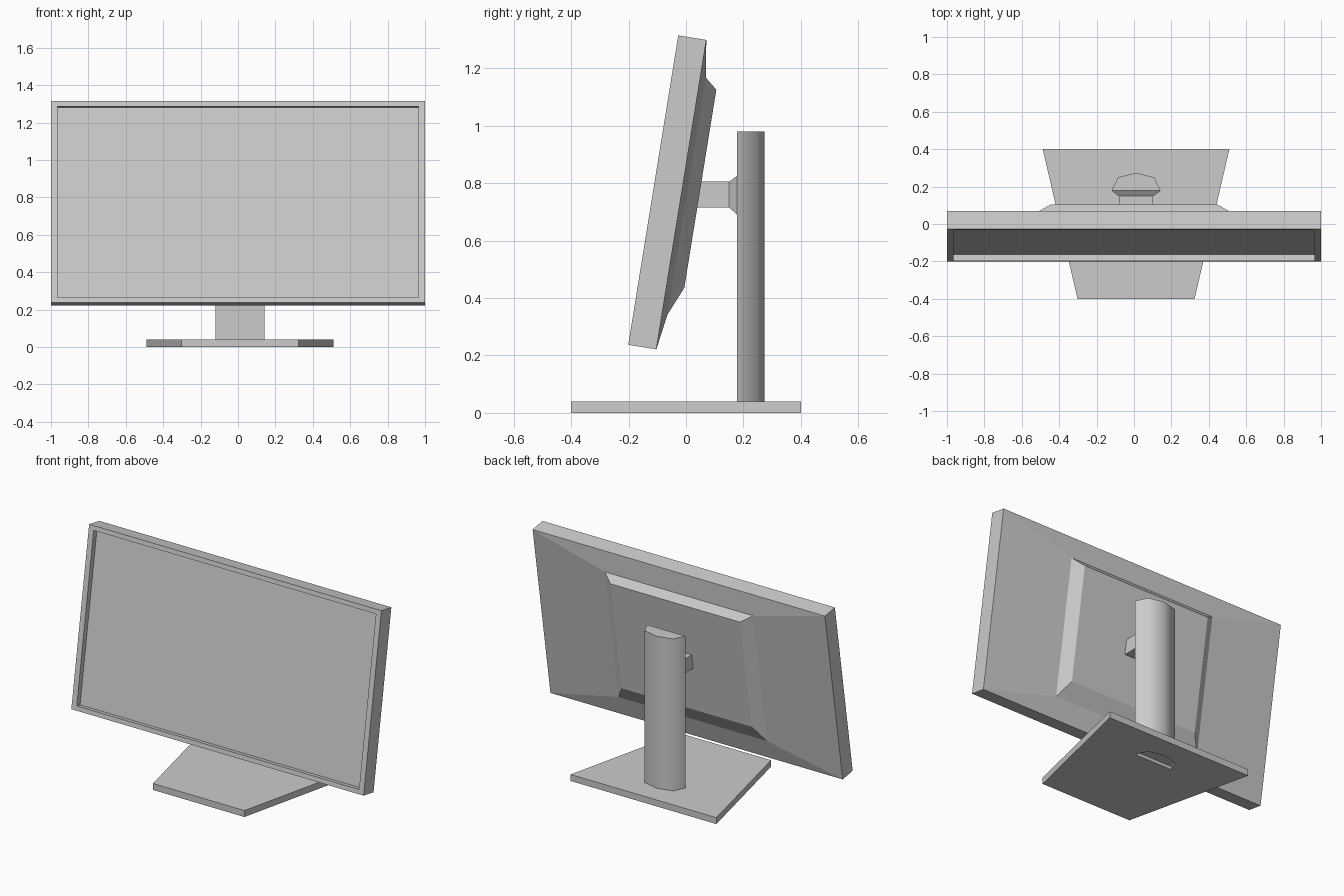
import bpy
import bmesh
import math
from mathutils import Matrix, Vector

cube = bpy.data.objects.get("Cube")
if cube:
    bpy.data.objects.remove(cube, do_unlink=True)

GREY = (0.6, 0.6, 0.6, 1.0)
grey = bpy.data.materials.new("light grey plastic")
grey.use_nodes = True
grey.diffuse_color = GREY
grey.node_tree.nodes["Principled BSDF"].inputs["Base Color"].default_value = GREY


def finish(bm, name, smooth_angle=None):
    bmesh.ops.recalc_face_normals(bm, faces=bm.faces[:])
    mesh = bpy.data.meshes.new(name)
    bm.to_mesh(mesh)
    bm.free()
    mesh.materials.append(grey)
    obj = bpy.data.objects.new(name, mesh)
    bpy.context.collection.objects.link(obj)
    if smooth_angle:
        bpy.ops.object.select_all(action='DESELECT')
        obj.select_set(True)
        bpy.context.view_layer.objects.active = obj
        bpy.ops.object.shade_smooth_by_angle(angle=math.radians(smooth_angle))
    return obj


def loft(name, rings, smooth_angle=None):
    """Skin a list of equal-sized point rings and cap both ends."""
    bm = bmesh.new()
    loops = [[bm.verts.new(p) for p in ring] for ring in rings]
    for a, b in zip(loops, loops[1:]):
        for i in range(len(a)):
            j = (i + 1) % len(a)
            bm.faces.new((a[i], a[j], b[j], b[i]))
    bm.faces.new(loops[0])
    bm.faces.new(loops[-1])
    return finish(bm, name, smooth_angle)


def rect(y, half_x, low, high, cx=0.0):
    return [(cx - half_x, y, low), (cx + half_x, y, low),
            (cx + half_x, y, high), (cx - half_x, y, high)]


# Tilted display: recessed screen, bezel, casing and stepped back
display = loft("display", [
    rect(0.033, 0.966, -0.518, 0.518),
    rect(0, 0.966, -0.518, 0.518),
    rect(0, 1, -0.5455, 0.5455),
    rect(0.099, 1, -0.5455, 0.5455),
    rect(0.118, 0.508, -0.42, 0.416),
    rect(0.161, 0.443, -0.3185, 0.38),
])
display.data.transform(Matrix.Translation((0, -0.114, 0.7755))
                       @ Matrix.Rotation(math.radians(-9.18), 4, 'X'))

# Stand column: flat front, rounded back
CX = 0.011
outline = [(-0.131, 0.178), (0.131, 0.178), (0.097, 0.249),
           (0, 0.273), (-0.097, 0.249)]


def column_ring(z):
    return [(CX + x, y, z) for x, y in outline]


loft("stand_column", [column_ring(0.02), column_ring(0.98)], 60)

# Neck with a flared collar against the column
loft("neck", [
    rect(0.03, 0.088, 0.715, 0.805, CX),
    rect(0.15, 0.088, 0.715, 0.805, CX),
])
loft("neck_collar", [
    rect(0.15, 0.094, 0.715, 0.805, CX),
    rect(0.178, 0.131, 0.69, 0.825, CX),
])

# Trapezoid base with a socket for the column
bm = bmesh.new()
plate = [(CX - 0.313, -0.4, 0), (CX + 0.313, -0.4, 0),
         (CX + 0.499, 0.4, 0), (CX - 0.499, 0.4, 0)]
for ring in (plate, column_ring(0)):
    verts = [bm.verts.new(p) for p in ring]
    for i, v in enumerate(verts):
        bm.edges.new((v, verts[(i + 1) % len(verts)]))
bmesh.ops.triangle_fill(bm, edges=bm.edges[:], use_beauty=True)
extruded = bmesh.ops.extrude_face_region(bm, geom=bm.faces[:], use_keep_orig=True)
bmesh.ops.translate(bm, vec=Vector((0, 0, 0.04)),
                    verts=[g for g in extruded["geom"]
                           if isinstance(g, bmesh.types.BMVert)])
finish(bm, "base")
